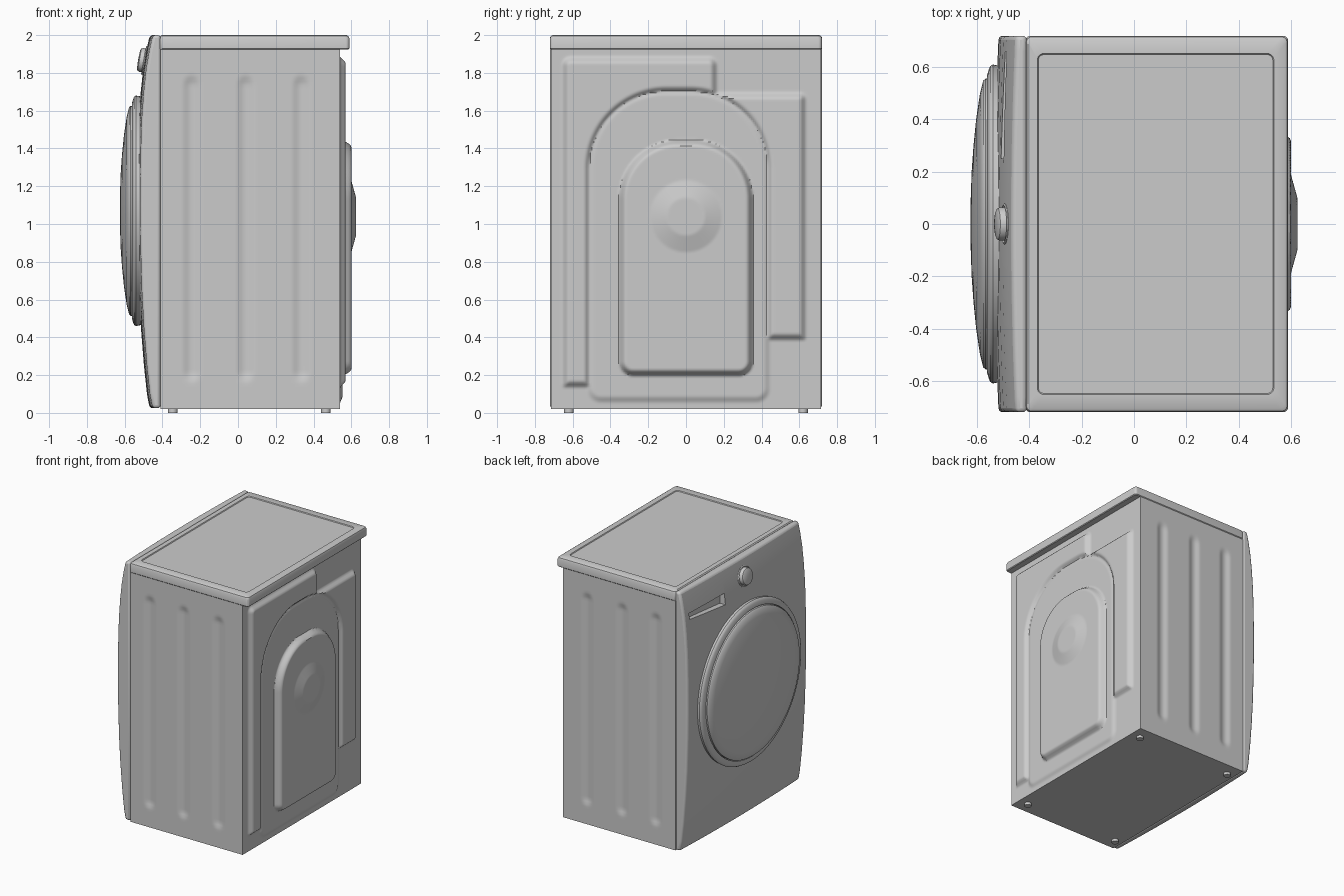
import bpy, bmesh, math
from mathutils import Vector, Matrix

if "Cube" in bpy.data.objects:
    bpy.data.objects.remove(bpy.data.objects["Cube"])


def finish(name, bm, angle=30):
    me = bpy.data.meshes.new(name)
    bm.to_mesh(me)
    bm.free()
    ob = bpy.data.objects.new(name, me)
    bpy.context.collection.objects.link(ob)
    smooth(ob, angle)
    return ob


def smooth(ob, angle=30):
    bpy.ops.object.select_all(action='DESELECT')
    ob.select_set(True)
    bpy.context.view_layer.objects.active = ob
    bpy.ops.object.shade_smooth_by_angle(angle=math.radians(angle))


def skin(name, loops, matrix=Matrix(), angle=30):
    """Bridge closed loops of points and cap both ends."""
    bm = bmesh.new()
    rows = [[bm.verts.new(matrix @ Vector(p)) for p in loop] for loop in loops]
    n = len(rows[0])
    for a, b in zip(rows, rows[1:]):
        for i in range(n):
            bm.faces.new((a[i], a[(i + 1) % n], b[(i + 1) % n], b[i]))
    bm.faces.new(rows[0])
    bm.faces.new(rows[-1])
    bmesh.ops.recalc_face_normals(bm, faces=bm.faces)
    return finish(name, bm, angle)


def lathe(name, profile, matrix, n=96, angle=30):
    loops = [[(r * math.cos(i * math.tau / n), r * math.sin(i * math.tau / n), h)
              for i in range(n)] for r, h in profile]
    return skin(name, loops, matrix, angle)


def rounded_rect(x0, x1, y, r, z, n=6):
    pts = []
    for k, (cx, cy) in enumerate([(x1 - r, y - r), (x0 + r, y - r), (x0 + r, r - y), (x1 - r, r - y)]):
        for i in range(n + 1):
            a = math.pi / 2 * (k + i / n)
            pts.append((cx + r * math.cos(a), cy + r * math.sin(a), z))
    return pts


# Pressed sheet metal: signed distances turned into soft ramps
def box(u, w, u0, u1, w0, w1, rt, rb):
    r = rt if w > (w0 + w1) / 2 else rb
    a = abs(u - (u0 + u1) / 2) - (u1 - u0) / 2 + r
    b = abs(w - (w0 + w1) / 2) - (w1 - w0) / 2 + r
    return math.hypot(max(a, 0), max(b, 0)) + min(max(a, b), 0) - r


def ramp(d, s):
    t = min(max(-d / s, 0), 1)
    return t * t * (3 - 2 * t)


def back_relief(p):
    y, z = p.y, p.z
    arch = box(y, z, -0.5, 0.42, -0.6, 1.69, 0.4, 0.05)
    strips = min(box(y, z, -0.66, 0.17, 0.13, 1.89, 0.05, 0.02),
                 box(y, z, -0.66, 0.64, 0.38, 1.7, 0.04, 0.02))
    h = 0.03 * ramp(max(strips, -arch), 0.04)
    h = max(h, 0.014 * ramp(box(y, z, -0.53, 0.45, 0.05, 1.72, 0.42, 0.08), 0.04))
    cover = box(y, z, -0.37, 0.37, 0.18, 1.46, 0.33, 0.09)
    h = max(h, 0.06 * ramp(cover, 0.05))
    cone = min(max((0.19 - math.hypot(y, z - 1.04)) / 0.09, 0), 1)
    return h + 0.025 * cone


def side_ribs(p):
    d = min(box(p.x, p.z, c - 0.055, c + 0.055, 0.16, 1.79, 0.054, 0.054)
            for c in (-0.245, 0.04, 0.335))
    return -0.012 * ramp(d, 0.05)


def sheet(bm, origin, u, w, nu, nw, relief=lambda p: 0):
    origin, u, w = Vector(origin), Vector(u), Vector(w)
    normal = u.cross(w).normalized()
    grid = []
    for j in range(nw + 1):
        row = []
        for i in range(nu + 1):
            p = origin + u * i / nu + w * j / nw
            row.append(bm.verts.new(p + normal * relief(p)))
        grid.append(row)
    for j in range(nw):
        for i in range(nu):
            bm.faces.new((grid[j][i], grid[j][i + 1], grid[j + 1][i + 1], grid[j + 1][i]))


# Cabinet: relief-pressed back and ribbed sides
X0, X1, Y, Z0, Z1 = -0.41, 0.54, 0.715, 0.02, 1.925
L, H = X1 - X0, Z1 - Z0
bm = bmesh.new()
sheet(bm, (X1, -Y, Z0), (0, 2 * Y, 0), (0, 0, H), 144, 190, back_relief)
sheet(bm, (X0, -Y, Z0), (L, 0, 0), (0, 0, H), 95, 100, side_ribs)
sheet(bm, (X1, Y, Z0), (-L, 0, 0), (0, 0, H), 95, 100, side_ribs)
sheet(bm, (X0, Y, Z0), (0, -2 * Y, 0), (0, 0, H), 1, 1)
sheet(bm, (X0, -Y, Z0), (0, 2 * Y, 0), (L, 0, 0), 1, 1)
sheet(bm, (X0, -Y, Z1), (L, 0, 0), (0, 2 * Y, 0), 1, 1)
finish("cabinet", bm, 40)

# Worktop with a shallow inset panel
skin("worktop", [
    rounded_rect(-0.415, 0.585, 0.715, 0.015, 1.925),
    rounded_rect(-0.415, 0.59, 0.72, 0.02, 1.93),
    rounded_rect(-0.415, 0.59, 0.72, 0.02, 1.982),
    rounded_rect(-0.412, 0.585, 0.715, 0.02, 1.994),
    rounded_rect(-0.405, 0.575, 0.705, 0.02, 2.0),
    rounded_rect(-0.37, 0.535, 0.652, 0.025, 2.0),
    rounded_rect(-0.366, 0.531, 0.648, 0.022, 1.994)])

# Bowed front panel
PROFILE = [(-0.468, 0.025), (-0.482, 0.1), (-0.498, 0.25), (-0.514, 0.45), (-0.525, 0.65),
           (-0.532, 0.9), (-0.534, 1.1), (-0.532, 1.35), (-0.526, 1.55), (-0.515, 1.7),
           (-0.502, 1.82), (-0.485, 1.92), (-0.467, 2.0)]
stations = []
for i in range(25):
    y = -0.72 + 0.06 * i
    bow = 0.016 * (y / 0.72) ** 2
    stations.append([(x + bow, y, z) for x, z in PROFILE] + [(-0.41, y, 2.0), (-0.41, y, 0.025)])
panel = skin("front_panel", stations)

# Drawer grip cut into the panel
cutter = skin("grip_cutter", [[(x, 0.25, 1.745), (x, 0.25, 1.83), (x, 0.66, 1.83), (x, 0.66, 1.785)]
                              for x in (-0.6, -0.462)])
cutter.hide_render = True
bev = panel.modifiers.new("round_edges", 'BEVEL')
bev.width, bev.segments, bev.limit_method, bev.angle_limit = 0.016, 3, 'ANGLE', math.radians(40)
cut = panel.modifiers.new("grip", 'BOOLEAN')
cut.object, cut.operation, cut.solver = cutter, 'DIFFERENCE', 'EXACT'
bpy.context.view_layer.objects.active = panel
for m in ("round_edges", "grip"):
    bpy.ops.object.modifier_apply(modifier=m)
bpy.data.objects.remove(cutter)
smooth(panel)

# Round door, turned to face -x: outer ring and domed cover
facing = Matrix.Rotation(-math.pi / 2, 4, 'Y')
door = Matrix.Translation((0, 0, 1.07)) @ facing
lathe("door_ring", [(0.6, 0.48), (0.608, 0.53), (0.61, 0.54), (0.604, 0.55), (0.592, 0.555),
                    (0.57, 0.562), (0.562, 0.562), (0.56, 0.545)], door, angle=40)
lathe("door_cover", [(0.556, 0.54), (0.556, 0.568), (0.548, 0.577), (0.5, 0.589), (0.4, 0.604),
                     (0.3, 0.614), (0.2, 0.621), (0.1, 0.6245), (0.03, 0.625)], door, angle=40)

# Control knob on the sloping top of the panel
knob = Matrix.Translation((-0.492, 0, 1.865)) @ Matrix.Rotation(math.radians(10), 4, 'Y') @ facing
lathe("knob_bezel", [(0.078, -0.01), (0.078, 0.004), (0.072, 0.008), (0.066, 0.004)], knob, 48)
lathe("knob", [(0.064, -0.01), (0.064, 0.02), (0.06, 0.03), (0.05, 0.035), (0.01, 0.037)], knob, 48)

# Feet
for x in (-0.345, 0.465):
    for y in (-0.62, 0.62):
        lathe("foot", [(0.025, 0), (0.025, 0.03)], Matrix.Translation((x, y, 0)), 24)
